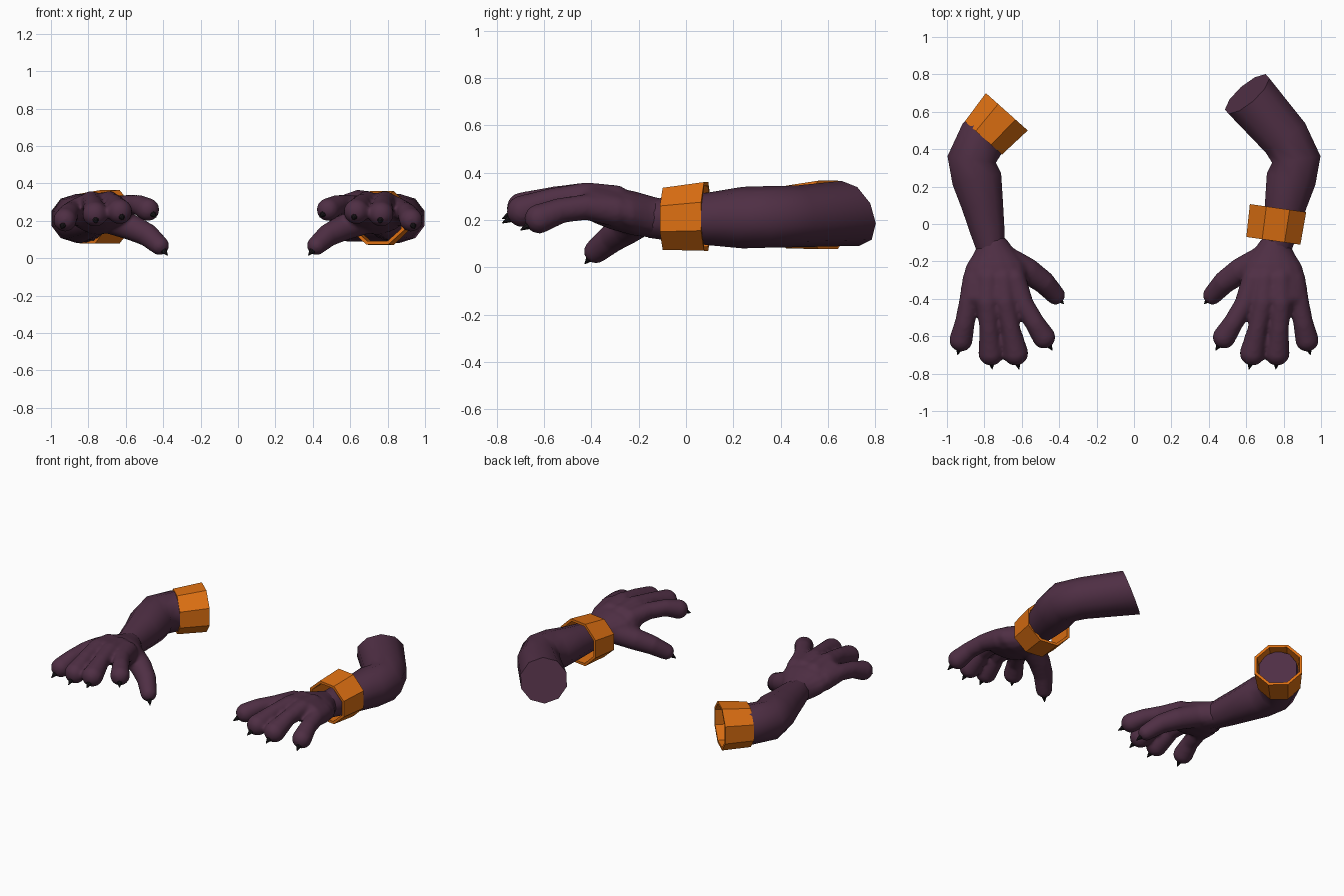
import bpy, bmesh, math
from mathutils import Vector

if "Cube" in bpy.data.objects:
    bpy.data.objects.remove(bpy.data.objects["Cube"])


def material(name, rgb):
    m = bpy.data.materials.new(name)
    m.diffuse_color = (*rgb, 1)
    m.use_nodes = True
    m.node_tree.nodes["Principled BSDF"].inputs["Base Color"].default_value = m.diffuse_color
    return m


SKIN = material("plum skin", (0.078, 0.028, 0.058))
ORANGE = material("orange cuff", (0.72, 0.16, 0.006))
BLACK = material("black claw", (0.01, 0.008, 0.01))


def finish(bm, name, mat, angle=40):
    bmesh.ops.recalc_face_normals(bm, faces=bm.faces)
    me = bpy.data.meshes.new(name)
    bm.to_mesh(me)
    bm.free()
    me.materials.append(mat)
    ob = bpy.data.objects.new(name, me)
    bpy.context.collection.objects.link(ob)
    bpy.ops.object.select_all(action='DESELECT')
    ob.select_set(True)
    bpy.context.view_layer.objects.active = ob
    bpy.ops.object.shade_smooth_by_angle(angle=math.radians(angle))
    return ob


def ring(c, d, hw, hh, n, shear=0.0):
    """Elliptical section at c, facing the horizontal direction d."""
    d = Vector((d[0], d[1], 0)).normalized()
    side = Vector((d.y, -d.x, 0))
    pts = []
    for i in range(n):
        a = 2 * math.pi * (i + 0.5) / n
        pts.append(Vector(c) + side * hw * math.cos(a)
                   + Vector((0, 0, hh * math.sin(a))) - d * shear * math.sin(a))
    return pts


def loft(bm, rings, closed=False):
    vs = [[bm.verts.new(p) for p in r] for r in rings]
    n = len(vs[0])
    pairs = list(zip(vs, vs[1:])) + ([(vs[-1], vs[0])] if closed else [])
    for a, b in pairs:
        for i in range(n):
            j = (i + 1) % n
            bm.faces.new((a[i], a[j], b[j], b[i]))
    if not closed:
        bm.faces.new(vs[0])
        bm.faces.new(vs[-1])


def tube(bm, s, path, n, end_shear=0.0):
    """Loft along (x, y, z, half width, half height) stations."""
    cs = [Vector((s * p[0], p[1], p[2])) for p in path]
    rings = []
    for i, p in enumerate(path):
        d = cs[min(i + 1, len(cs) - 1)] - cs[max(i - 1, 0)]
        last = i == len(path) - 1
        rings.append(ring(cs[i], d, p[3], p[4], n, end_shear if last else 0))
    loft(bm, rings)


ARM = [(0.76, -0.16, 0.205, 0.075, 0.08), (0.785, -0.03, 0.205, 0.098, 0.098),
       (0.81, 0.1, 0.205, 0.117, 0.112), (0.84, 0.24, 0.21, 0.14, 0.13),
       (0.868, 0.345, 0.213, 0.137, 0.13), (0.81, 0.46, 0.215, 0.138, 0.13)]
LONG_END = (0.605, 0.695, 0.228, 0.152, 0.137)
SHORT_END = (0.71, 0.56, 0.22, 0.125, 0.13)

PALM = [(0.757, -0.08, 0.205, 0.07, 0.08), (0.75, -0.14, 0.212, 0.105, 0.088),
        (0.742, -0.22, 0.228, 0.16, 0.095), (0.742, -0.32, 0.25, 0.178, 0.09),
        (0.742, -0.40, 0.272, 0.172, 0.08), (0.742, -0.44, 0.275, 0.14, 0.055)]

# finger joints: x, y, z, radius
FINGERS = [
    [(0.64, -0.30, 0.27, 0.065), (0.59, -0.43, 0.285, 0.055), (0.53, -0.53, 0.285, 0.054), (0.482, -0.605, 0.26, 0.062)],
    [(0.70, -0.30, 0.28, 0.068), (0.69, -0.42, 0.30, 0.06), (0.66, -0.56, 0.29, 0.052), (0.633, -0.69, 0.25, 0.068)],
    [(0.78, -0.30, 0.28, 0.068), (0.785, -0.42, 0.30, 0.06), (0.775, -0.56, 0.285, 0.052), (0.765, -0.69, 0.237, 0.068)],
    [(0.85, -0.30, 0.24, 0.068), (0.882, -0.42, 0.255, 0.055), (0.905, -0.53, 0.24, 0.054), (0.925, -0.62, 0.205, 0.063)],
    [(0.67, -0.20, 0.20, 0.075), (0.57, -0.25, 0.165, 0.07), (0.485, -0.31, 0.125, 0.062), (0.42, -0.38, 0.068, 0.052)],
]


def hand(s, name):
    # palm and fingers fused into one smooth skin
    bm = bmesh.new()
    tube(bm, s, PALM, 16)
    for f in FINGERS:
        for a, b in zip(f, f[1:]):
            for k in range(6):
                x, y, z, r = [u + (v - u) * k / 5 for u, v in zip(a, b)]
                g = bmesh.ops.create_icosphere(bm, subdivisions=3, radius=r)
                bmesh.ops.translate(bm, verts=g["verts"], vec=(s * x, y, z))
    ob = finish(bm, name + "_hand", SKIN, 180)
    rm = ob.modifiers.new("fuse", 'REMESH')
    rm.mode = 'VOXEL'
    rm.voxel_size = 0.011
    rm.use_smooth_shade = True
    sm = ob.modifiers.new("soften", 'SMOOTH')
    sm.factor = 0.5
    sm.iterations = 6

    # claws at the finger tips
    bm = bmesh.new()
    for f in FINGERS:
        tip = Vector((s * f[3][0], f[3][1], f[3][2]))
        d = tip - Vector((s * f[2][0], f[2][1], f[2][2]))
        d = (d.normalized() + Vector((0, 0, -0.2))).normalized()
        r = f[3][3]
        q = Vector((0, 0, 1)).rotation_difference(d).to_matrix().to_4x4()
        g = bmesh.ops.create_cone(bm, cap_ends=True, segments=8, radius1=0.024,
                                  radius2=0.002, depth=0.055)
        bmesh.ops.transform(bm, matrix=q, verts=g["verts"])
        bmesh.ops.translate(bm, verts=g["verts"], vec=tip + d * (r + 0.004))
    finish(bm, name + "_claws", BLACK)


def cuff(name, c0, c1, size0, size1, wall=0.017):
    # eight-sided band with a wall thickness
    bm = bmesh.new()
    d = Vector(c1) - Vector(c0)
    k = 1 / math.cos(math.pi / 8)
    rings = []
    for c, (w, h), t in ((c0, size0, 0), (c1, size1, 0), (c1, size1, wall), (c0, size0, wall)):
        rings.append(ring(c, d, (w - t) * k, (h - t) * k, 8))
    loft(bm, rings, closed=True)
    finish(bm, name, ORANGE, 30)


for s, name, end, shear in ((1, "left", LONG_END, 0.05), (-1, "right", SHORT_END, 0.0)):
    bm = bmesh.new()
    tube(bm, s, ARM + [end], 10, shear)
    finish(bm, name + "_forearm", SKIN, 50)
    hand(s, name)

cuff("wrist_cuff", (0.745, -0.09, 0.205), (0.77, 0.085, 0.215), (0.146, 0.131), (0.152, 0.145))
cuff("elbow_cuff", (-0.805, 0.46, 0.212), (-0.68, 0.60, 0.222), (0.133, 0.133), (0.15, 0.144))
